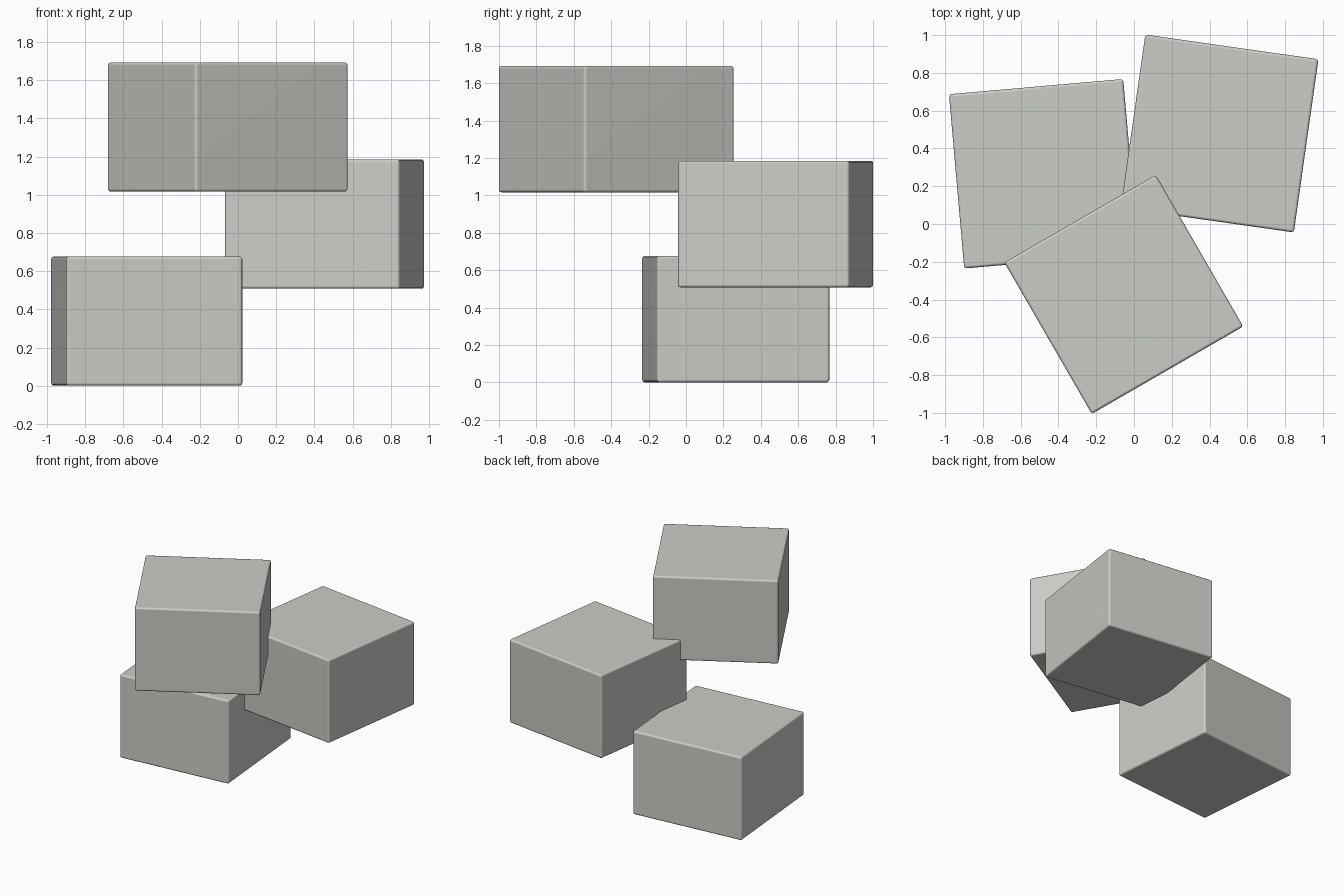
import bpy
import bmesh
from math import radians

default = bpy.data.objects.get("Cube")
if default:
    bpy.data.objects.remove(default, do_unlink=True)

SIDE, HEIGHT, STEP, BEVEL = 0.926, 0.677, 0.508, 0.015

# Single warm grey material
grey = bpy.data.materials.new("warm_grey")
grey.use_nodes = True
colour = (0.60, 0.61, 0.57, 1.0)
grey.diffuse_color = colour
grey.node_tree.nodes["Principled BSDF"].inputs["Base Color"].default_value = colour


def rounded_block(name, x, y, level, angle):
    """Square block with softened edges, turned about the vertical axis."""
    mesh = bpy.data.meshes.new(name)
    bm = bmesh.new()
    bmesh.ops.create_cube(bm, size=1)
    bmesh.ops.scale(bm, vec=(SIDE, SIDE, HEIGHT), verts=bm.verts)
    bmesh.ops.bevel(bm, geom=bm.edges[:], offset=BEVEL, segments=3,
                    profile=0.5, affect='EDGES')
    bm.to_mesh(mesh)
    bm.free()
    mesh.materials.append(grey)
    block = bpy.data.objects.new(name, mesh)
    block.location = (x, y, level * STEP + HEIGHT / 2)
    block.rotation_euler.z = radians(angle)
    bpy.context.collection.objects.link(block)
    # Smooth bevels with flat main faces
    bpy.ops.object.select_all(action='DESELECT')
    block.select_set(True)
    bpy.context.view_layer.objects.active = block
    bpy.ops.object.shade_smooth_by_angle(angle=radians(35))
    normals = block.modifiers.new("flat_faces", 'WEIGHTED_NORMAL')
    normals.keep_sharp = True


# Three blocks climbing like a spiral stair
rounded_block("lower_block", -0.478, 0.266, 0, 5)
rounded_block("middle_block", 0.453, 0.479, 1, -8.1)
rounded_block("upper_block", -0.054, -0.373, 2, 30)
